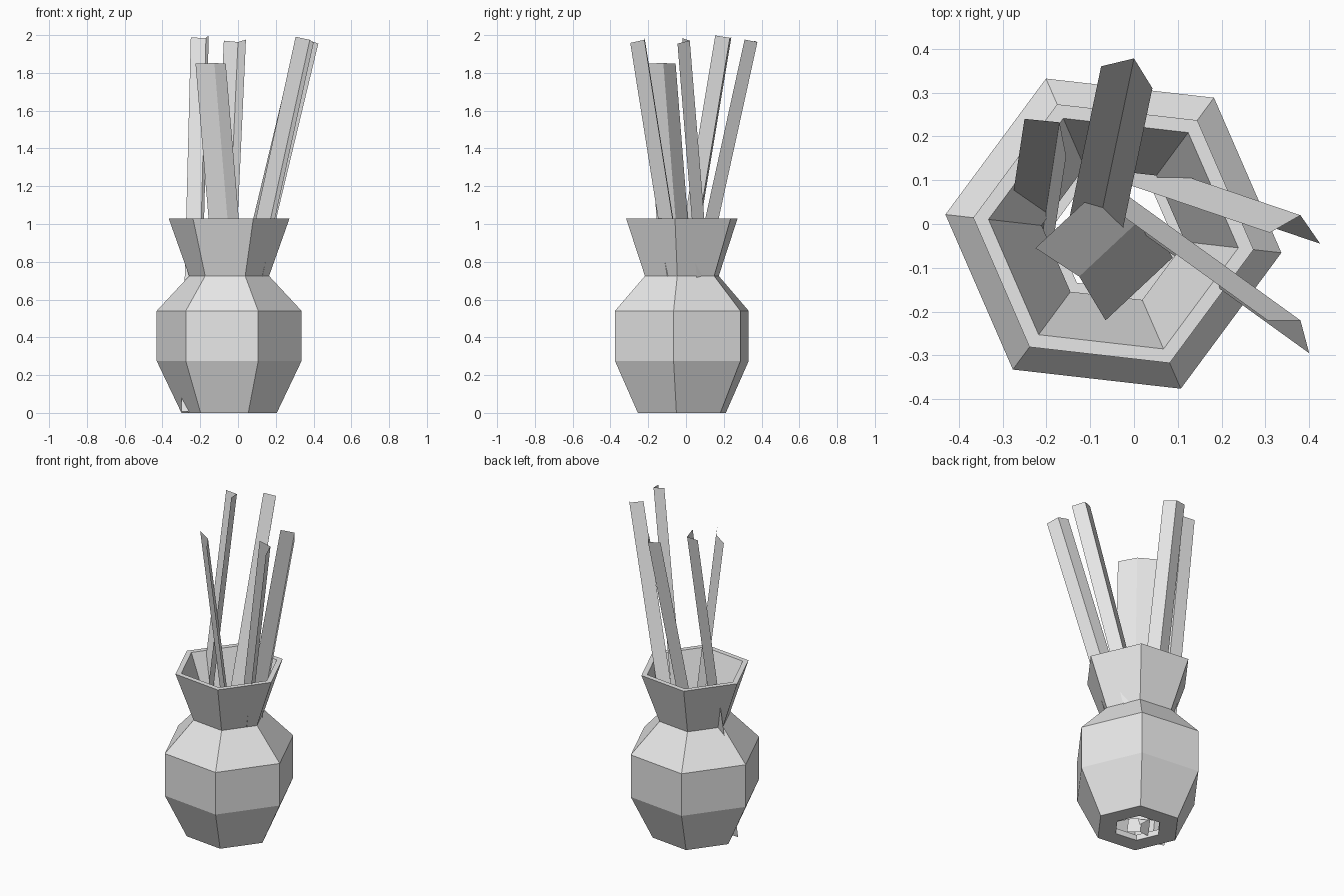
import bpy, bmesh, math
from mathutils import Vector

old = bpy.data.objects.get("Cube")
if old:
    bpy.data.objects.remove(old, do_unlink=True)

GREY = (0.8, 0.8, 0.8, 1)
clay = bpy.data.materials.new("light_grey")
clay.use_nodes = True
clay.diffuse_color = GREY
clay.node_tree.nodes["Principled BSDF"].inputs["Base Color"].default_value = GREY


def finish(bm, name, recalc=False):
    if recalc:
        bmesh.ops.recalc_face_normals(bm, faces=bm.faces)
    mesh = bpy.data.meshes.new(name)
    bm.to_mesh(mesh)
    bm.free()
    mesh.materials.append(clay)
    obj = bpy.data.objects.new(name, mesh)
    bpy.context.collection.objects.link(obj)
    return obj


# Six-sided vase: closed wall profile (radius, height), outside then inside
SIDES = 6
TURN = math.radians(-6.5)
CENTRE = Vector((-0.047, -0.022, 0))
profile = [(0.254, 0), (0.386, 0.275), (0.386, 0.54), (0.213, 0.725), (0.322, 1.03),
           (0.287, 1.03), (0.165, 0.725), (0.345, 0.53), (0.345, 0.285),
           (0.22, 0.035), (0.14, 0.035), (0.14, 0)]
bm = bmesh.new()
rings = []
for radius, height in profile:
    ring = []
    for k in range(SIDES):
        a = TURN + k * math.tau / SIDES
        ring.append(bm.verts.new(CENTRE + Vector((radius * math.cos(a), radius * math.sin(a), height))))
    rings.append(ring)
for i, ring in enumerate(rings):
    above = rings[(i + 1) % len(rings)]
    for k in range(SIDES):
        n = (k + 1) % SIDES
        bm.faces.new((ring[k], ring[n], above[n], above[k]))
finish(bm, "vase", recalc=True)


# Folded blades: three top points, shift from top to foot, top height
def blade(name, tops, shift, top_z):
    bm = bmesh.new()
    mid = sum((Vector(p) for p in tops), Vector((0, 0))) / len(tops)
    lean = Vector(shift) / top_z
    upper, lower = [], []
    for p in tops:
        # ends are cut square to the leaning axis
        tilt = (Vector(p) - mid).dot(lean)
        upper.append(bm.verts.new((p[0], p[1], top_z + tilt)))
        lower.append(bm.verts.new((p[0] + shift[0], p[1] + shift[1], max(0, 0.01 + tilt))))
    for i in range(len(tops) - 1):
        bm.faces.new((lower[i], lower[i + 1], upper[i + 1], upper[i]))
    finish(bm, name)


blade("left_back_blade", [(0.31, -0.02), (0.38, 0.02), (0.425, -0.045)], (-0.47, 0.16), 1.97)
blade("left_front_blade", [(0.305, -0.22), (0.38, -0.22), (0.4, -0.295)], (-0.43, 0.31), 1.975)
blade("back_blade", [(-0.075, 0.36), (0, 0.378), (0.042, 0.31)], (-0.09, -0.43), 1.97)
blade("right_blade", [(-0.25, 0.24), (-0.17, 0.232), (-0.155, 0.155)], (-0.05, -0.33), 1.99)
blade("wide_front_blade", [(-0.225, -0.055), (-0.125, -0.12), (-0.065, -0.22)], (0.155, 0.145), 1.85)
